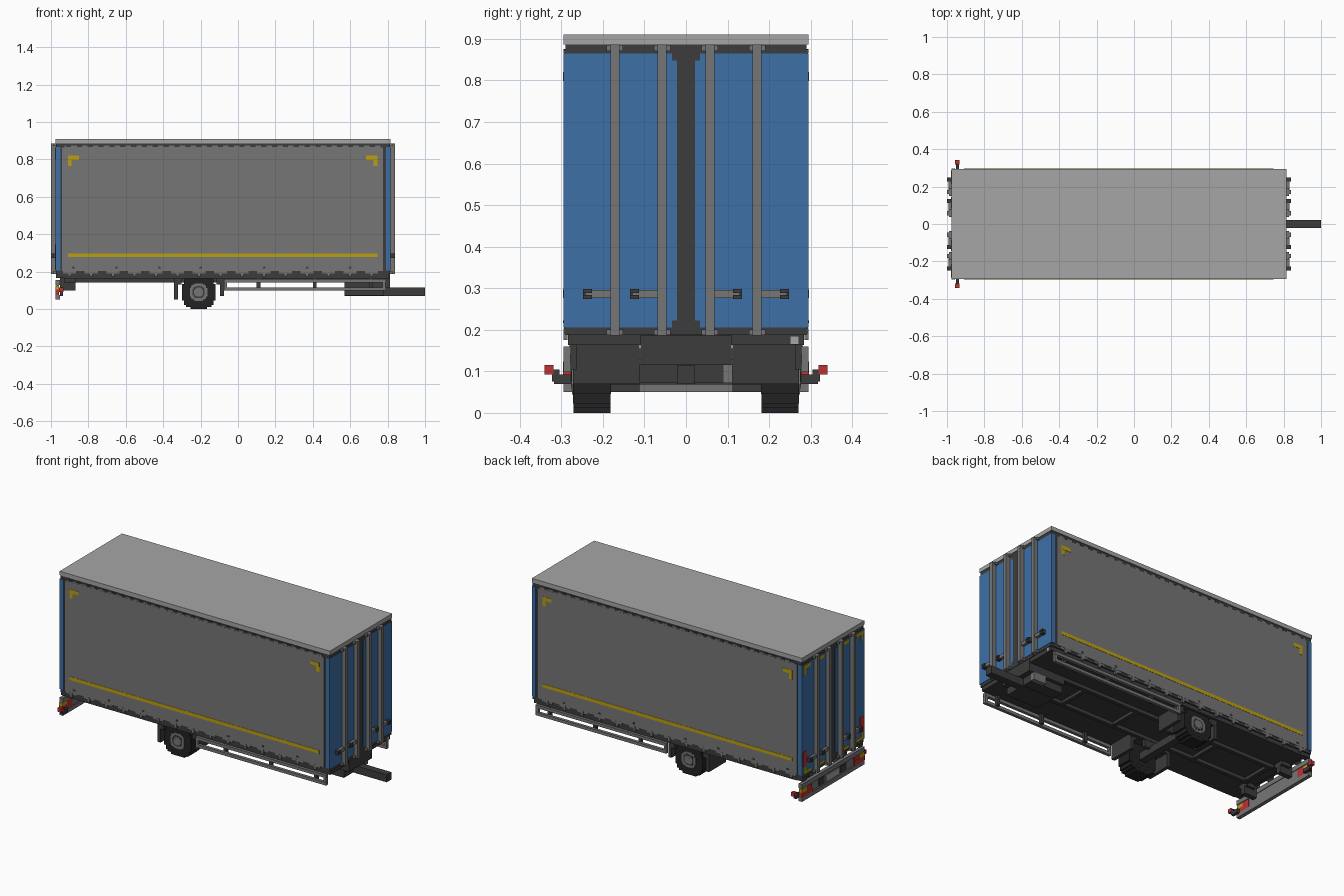
import bpy, bmesh
from mathutils import Vector

cube = bpy.data.objects.get("Cube")
if cube:
    bpy.data.objects.remove(cube)


def material(name, rgb):
    m = bpy.data.materials.new(name)
    m.use_nodes = True
    m.diffuse_color = (*rgb, 1)
    m.node_tree.nodes["Principled BSDF"].inputs["Base Color"].default_value = (*rgb, 1)
    return m


LIGHT = material("roof light grey", (0.38, 0.38, 0.38))
GREY = material("curtain grey", (0.18, 0.18, 0.185))
DARK = material("chassis dark grey", (0.045, 0.045, 0.045))
BLACK = material("tyre black", (0.016, 0.016, 0.016))
BLUE = material("door blue", (0.047, 0.16, 0.39))
YELLOW = material("marking yellow", (0.50, 0.35, 0.005))
RED = material("lamp red", (0.52, 0.03, 0.03))


def boxes(name, mat, spans, mirror_y=False, flip_x=None):
    """One object from boxes (x0, x1, y0, y1, z0, z1); flip_x reflects about that x."""
    bm = bmesh.new()
    spans = list(spans)
    if mirror_y:
        spans += [(a, b, -d, -c, e, f) for a, b, c, d, e, f in spans]
    if flip_x is not None:
        spans = [(2 * flip_x - b, 2 * flip_x - a, c, d, e, f) for a, b, c, d, e, f in spans]
    for x0, x1, y0, y1, z0, z1 in spans:
        lo, hi = Vector((x0, y0, z0)), Vector((x1, y1, z1))
        for v in bmesh.ops.create_cube(bm, size=1)["verts"]:
            v.co = (lo + hi) / 2 + v.co * (hi - lo)
    mesh = bpy.data.meshes.new(name)
    bm.to_mesh(mesh)
    bm.free()
    mesh.materials.append(mat)
    obj = bpy.data.objects.new(name, mesh)
    bpy.context.collection.objects.link(obj)
    return obj


def disc(cx, cz, r, y0, y1):
    """Stepped round slab across the y axis, as overlapping boxes."""
    steps = [(1, .5), (.87, .75), (.75, .87), (.5, 1)]
    return [(cx - r * a, cx + r * a, y0 + i * .0004, y1 - i * .0004, cz - r * b, cz + r * b)
            for i, (a, b) in enumerate(steps)]


X0, X1, W = -0.975, 0.815, 0.295      # ends and half width of the cargo box
MID = (X0 + X1) / 2

# Cargo box and roof
boxes("box_frame", DARK, [(X0 + .002, X1 - .002, -.290, .290, .187, .887)])
boxes("roof", LIGHT, [(X0, X1, -W, W, .886, .91)])

# Side curtains with stepped top corners, hanging hem and straps
hem = [(-.935 + i * .1153, -.865 + i * .1153, .286, .2925, .19, .21) for i in range(15)]
boxes("side_curtain", GREY,
      [(-.94, .775, .280, .294, .203, .863), (-.928, .763, .280, .2935, .203, .874)] + hem, True)
boxes("curtain_straps", GREY,
      [(-.90 + i * .1153 - .008, -.90 + i * .1153 + .008, .285, .295, .175, .203)
       for i in range(15)], True)
boxes("curtain_buckles", DARK,
      [(x - .008, x + .008, .290, .2955, .216, .222) for x in (-.88, -.65, -.42, -.2, .14, .37, .6)]
      + [(x - .004, x + .004, .290, .2953, .222, .228) for x in (-.88, -.65, -.42, -.2, .14, .37, .6)],
      True)
boxes("curtain_top_rollers", DARK,
      [(-.92 + i * .058, -.892 + i * .058, .28, .2945, .866, .876) for i in range(29)], True)

# Contour markings on the curtains
boxes("side_markings", YELLOW, [
    (-.91, .745, .29, .2955, .277, .297),
    (-.91, -.85, .29, .2955, .798, .82), (-.91, -.89, .29, .2953, .765, .81),
    (.685, .745, .29, .2955, .798, .82), (.725, .745, .29, .2953, .765, .81)], True)

# Both ends: corner pillars, door leaves, lock rods and handles
for end, flip in (("front", None), ("rear", MID)):
    boxes(end + "_corner_pillars", BLUE, [(.79, X1 - .001, .275, W, .205, .865)], True, flip)
    boxes(end + "_doors", BLUE, [
        (.80, X1, .034, .2945, .205, .865),
        (.80, X1 - .0003, .022, .05, .222, .848)], True, flip)
    rods, caps, levers, holders = [], [], [], []
    for y in (.0575, .171):
        rods.append((.81, .84, y - .011, y + .011, .186, .886))
        caps += [(.81, .828, y - .02, y + .02, z, z + .014) for z in (.187, .871)]
        levers.append((.812, .832, y, y + .072, .276, .296))
        holders += [(.81, .839, y + .055, y + .077, .274, .284),
                    (.81, .839, y + .055, y + .077, .288, .298),
                    (.81, .834, y + .070, y + .077, .284, .288)]
    boxes(end + "_lock_rods", GREY, rods, True, flip)
    boxes(end + "_rod_caps", GREY, caps, True, flip)
    # Levers: one pair opens left, the other right
    if flip is None:
        shift = lambda s: s + [(a, b, -d, -c, e, f) for a, b, c, d, e, f in s]
    else:
        shift = lambda s: s + [(a, b, -d, -c, e, f) for a, b, c, d, e, f in s]
    boxes(end + "_lock_levers", GREY, shift(levers), False, flip)
    boxes(end + "_lever_holders", DARK, shift(holders), False, flip)

# Rear door markings
xr = X0 - .003
boxes("rear_markings_yellow", YELLOW, [
    (xr, X0 + .002, .215, .28, .838, .858), (xr + .0004, X0 + .002, .262, .28, .80, .85),
    (xr, X0 + .002, .215, .28, .208, .226), (xr + .0004, X0 + .002, .262, .28, .21, .25),
    (xr, X0 + .002, .085, .145, .838, .858), (xr, X0 + .002, .085, .145, .208, .226)], True)
boxes("rear_markings_red", RED, [(xr, X0 + .002, .25, .285, .255, .345)], True)

# Chassis
boxes("floor_frame", DARK, [(-.93, .808, -.284, .284, .163, .189)])
boxes("chassis_rails", DARK, [(-.87, .79, .088, .11, .142, .18)], True)
boxes("chassis_cross_members", DARK,
      [(x, x + .022, -.088, .088, .145, .18) for x in (-.86, -.5, .05, .4)])
boxes("chassis_nose", DARK, [(.57, .812, -.11, .11, .115, .186)])
boxes("drawbar", DARK, [(.57, 1.0, -.022, .022, .07, .1145)])
boxes("drawbar_mount", DARK, [(.57, .78, -.112, .09, .072, .117)])
boxes("drawbar_valve", GREY, [(.70, .783, .09, .112, .072, .116)])
boxes("end_socket", LIGHT, [(.79, .813, .25, .272, .164, .185)])

# Side guards: two rails joined by end posts
boxes("side_guard", GREY, [
    (-.075, .79, .277, W, .098, .116), (-.075, .79, .277, W, .142, .160),
    (.772, .7895, .2775, .2945, .10, .16), (-.075, -.06, .2775, .2945, .10, .16)], True)
boxes("side_guard_brackets", DARK,
      [(x, x + .02, .262, .28, .105, .17) for x in (.1, .4, .7)], True)

# Axle, wheels and mudguards
CX, CZ = -.21, .09
boxes("axle", DARK, [(CX - .022, CX + .022, -.2, .2, .068, .112),
                     (CX - .06, CX + .06, .09, .11, .1, .165),
                     (CX - .06, CX + .06, -.11, -.09, .1, .165)])
boxes("wheel_tyre", BLACK, disc(CX, CZ, .09, .181, .272), True)
boxes("wheel_rim", GREY, disc(CX, CZ, .046, .2, .275), True)
boxes("wheel_rim_gap", DARK, disc(CX, CZ, .032, .2, .2765), True)
boxes("wheel_hub", GREY, disc(CX, CZ, .024, .2, .278), True)
boxes("mudguards", DARK, [
    (-.342, -.322, .112, .272, .05, .164), (-.095, -.075, .112, .272, .07, .164),
    (-.322, -.302, .112, .272, .13, .164), (-.115, -.095, .112, .272, .13, .164)], True)

# Rear bumper with lamp clusters and number plate recess
boxes("rear_bumper", GREY, [
    (-.975, -.953, -W, W, .05, .075), (-.975, -.953, -W, W, .128, .155),
    (-.968, -.957, -W + .002, W - .002, .07, .13)])
boxes("bumper_number_plate", LIGHT, [(-.972, -.966, -.06, .06, .082, .118)])
boxes("bumper_plate_sides", DARK, [(-.971, -.966, .075, .13, .08, .122)], True)
boxes("bumper_lamps_red", RED, [(-.977, -.956, .20, W + .001, .076, .104),
                                (-.976, -.956, .20, .25, .104, .126)], True)
boxes("bumper_lamps_yellow", YELLOW, [(-.977, -.956, .25, W + .001, .104, .124)], True)
boxes("bumper_brackets", DARK, [
    (-.953, -.87, .13, .16, .10, .17), (-.93, -.87, .115, .175, .14, .17),
    (-.973, -.93, .25, .284, .166, .186)], True)

# Side marker lamps on short arms
boxes("marker_arms", DARK, [(-.953, -.936, .27, .318, .07, .092),
                            (-.953, -.936, .304, .322, .075, .105)], True)
boxes("marker_lamps", RED, [(-.956, -.933, .319, .341, .092, .115)], True)
